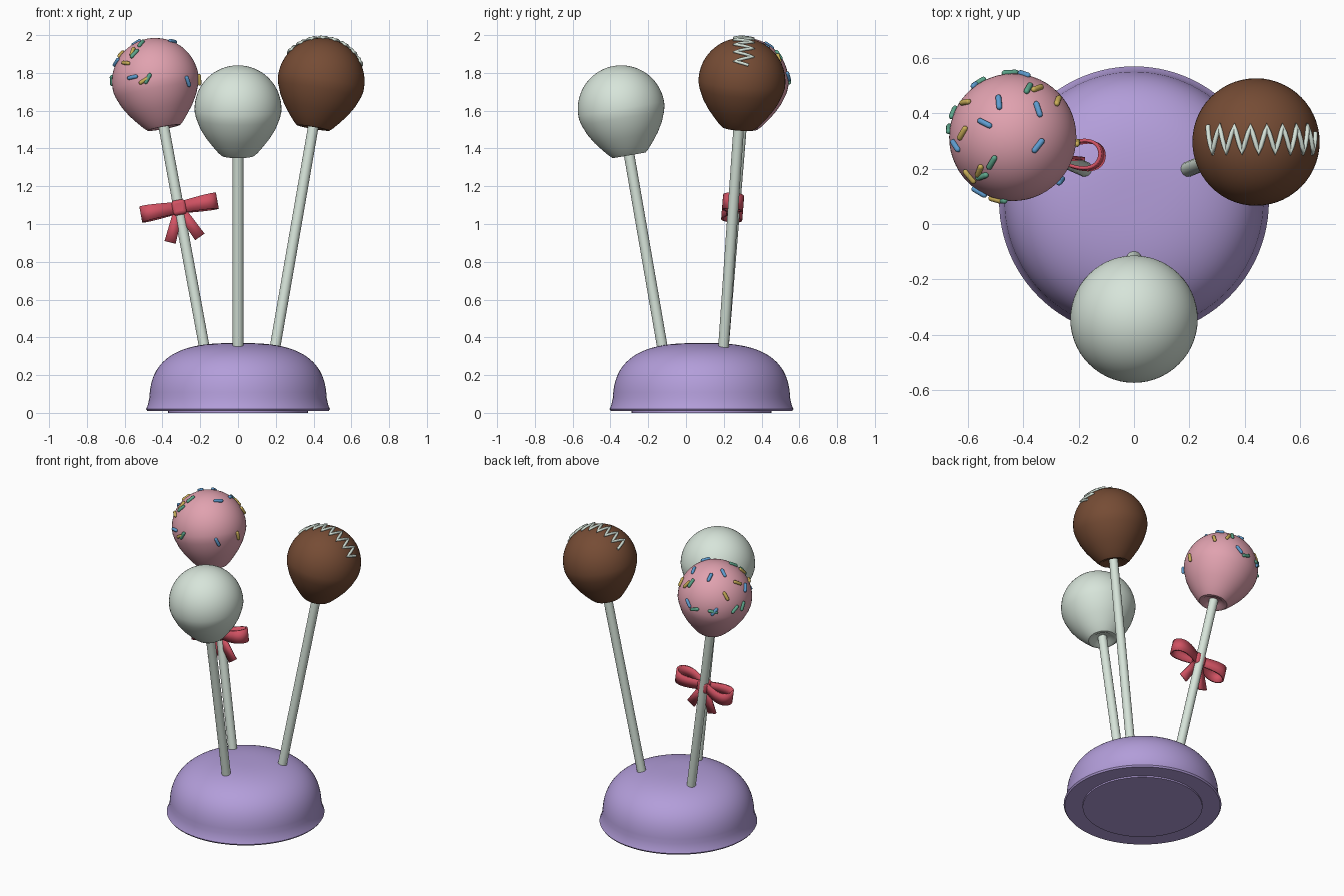
import bpy, bmesh, math
from mathutils import Vector, Matrix

if "Cube" in bpy.data.objects:
    bpy.data.objects.remove(bpy.data.objects["Cube"])


def mat(name, rgb):
    m = bpy.data.materials.new(name)
    m.diffuse_color = (*rgb, 1)
    m.use_nodes = True
    m.node_tree.nodes["Principled BSDF"].inputs["Base Color"].default_value = m.diffuse_color
    return m


MINT = mat("pale_mint", (0.68, 0.78, 0.70))
PINK = mat("pink_icing", (0.75, 0.36, 0.43))
CHOC = mat("chocolate", (0.18, 0.072, 0.035))
PURPLE = mat("lilac", (0.45, 0.34, 0.70))
RED = mat("ribbon_red", (0.64, 0.085, 0.125))
BLUE = mat("sprinkle_blue", (0.11, 0.33, 0.62))
GREEN = mat("sprinkle_green", (0.11, 0.38, 0.26))
YELLOW = mat("sprinkle_yellow", (0.60, 0.43, 0.10))


def finish(bm, name, material, angle=40):
    bmesh.ops.recalc_face_normals(bm, faces=bm.faces)
    me = bpy.data.meshes.new(name)
    bm.to_mesh(me)
    bm.free()
    me.materials.append(material)
    ob = bpy.data.objects.new(name, me)
    bpy.context.collection.objects.link(ob)
    bpy.ops.object.select_all(action='DESELECT')
    ob.select_set(True)
    bpy.context.view_layer.objects.active = ob
    bpy.ops.object.shade_smooth_by_angle(angle=math.radians(angle))
    return ob


def lathe(name, profile, material, matrices, seg=48, angle=40):
    """Revolve (r, z) points about z, one copy for each matrix."""
    bm = bmesh.new()
    for M in matrices:
        rings = []
        for r, z in profile:
            n = 1 if r < 1e-5 else seg
            rings.append([bm.verts.new(M @ Vector((r * math.cos(2 * math.pi * i / seg),
                                                   r * math.sin(2 * math.pi * i / seg), z)))
                          for i in range(n)])
        for a, b in zip(rings, rings[1:]):
            for i in range(seg):
                j = (i + 1) % seg
                if len(a) == 1:
                    bm.faces.new((a[0], b[i], b[j]))
                elif len(b) == 1:
                    bm.faces.new((a[i], a[j], b[0]))
                else:
                    bm.faces.new((a[i], a[j], b[j], b[i]))
    return finish(bm, name, material, angle)


def frame(origin, axis, side=(1, 0, 0)):
    """Matrix with local z along axis and local x close to side."""
    z = Vector(axis).normalized()
    x = Vector(side)
    x = (x - z * x.dot(z)).normalized()
    R = Matrix((x, z.cross(x), z)).transposed().to_4x4()
    return Matrix.Translation(origin) @ R


# Domed stand with a small lip and a recessed foot
dome = [(0, 0), (0.37, 0), (0.37, 0.01), (0.48, 0.01), (0.487, 0.02), (0.478, 0.04)]
for i in range(1, 25):
    t = math.pi / 2 * i / 24
    c = max(math.cos(t), 0)
    dome.append((0.47 * c ** 0.714 if i < 24 else 0, 0.03 + 0.34 * math.sin(t) ** 0.714))
lathe("stand", dome, PURPLE, [Matrix.Translation((0, 0.082, 0))], 96)

# Cake balls on sticks
R = 0.23
ball = [(R * math.sin(math.radians(a)), R * math.cos(math.radians(a))) for a in range(0, 96, 5)]
ball += [(0.222, -0.05), (0.20, -0.105), (0.17, -0.155), (0.135, -0.20), (0.105, -0.235),
         (0.088, -0.25), (0.07, -0.25), (0.05, -0.235), (0, -0.23)]
pops = {
    "plain": ((0, -0.122, 0.33), (0, -0.343, 1.61), MINT),
    "pink": ((-0.175, 0.197, 0.33), (-0.437, 0.313, 1.755), PINK),
    "chocolate": ((0.193, 0.197, 0.33), (0.44, 0.296, 1.755), CHOC),
}
for name, (foot, centre, material) in pops.items():
    axis = Vector(centre) - Vector(foot)
    lathe(name + "_cake_ball", ball, material, [frame(centre, axis)], 56)
    lathe(name + "_stick", [(0, 0), (0.028, 0), (0.028, axis.length - 0.1), (0, axis.length - 0.1)],
          MINT, [frame(foot, axis)], 20)

# Sprinkles: offset from the pink ball centre as seen from above, angle, colour
pc = Vector(pops["pink"][1])
sprinkles = [
    (-.05, .125, 95, BLUE), (.16, .13, 70, YELLOW), (.09, .10, -72, BLUE), (.087, .175, 20, YELLOW),
    (.055, .175, 60, GREEN), (-.10, .05, -27, BLUE), (.09, -.03, 52, BLUE), (-.18, .015, 60, YELLOW),
    (-.205, -.03, -57, BLUE), (-.215, .09, 75, GREEN), (-.228, .03, 100, GREEN), (-.17, .125, 10, YELLOW),
    (-.13, .19, 45, BLUE), (-.125, .20, 30, GREEN), (-.01, .23, 5, GREEN), (.04, .225, -20, BLUE),
    (-.075, -.09, 60, GREEN), (-.12, -.12, 70, YELLOW), (-.11, -.14, 20, GREEN), (-.155, -.14, -50, YELLOW),
    (-.12, -.195, -30, BLUE), (-.04, -.226, 5, GREEN), (.17, -.155, 30, BLUE), (.229, -.02, 50, YELLOW),
    (-.06, -.222, -10, YELLOW),
]
cap = [(0.0105 * math.sin(math.radians(a)), -0.021 - 0.0105 * math.cos(math.radians(a)))
       for a in (0, 30, 60, 90)]
cap += [(r, -z) for r, z in reversed(cap)]
for label, colour in (("blue", BLUE), ("green", GREEN), ("yellow", YELLOW)):
    places = []
    for dx, dy, a, c in sprinkles:
        if c is not colour:
            continue
        n = Vector((dx, dy, math.sqrt(max(R * R - dx * dx - dy * dy, 0)))).normalized()
        ca, sa = math.cos(math.radians(a)), math.sin(math.radians(a))
        t = Vector((ca, sa, -(n.x * ca + n.y * sa) / max(n.z, 0.15)))
        t = t - n * t.dot(n)
        places.append(frame(pc + n * (R + 0.003), t, n))
    lathe(label + "_sprinkles", cap, colour, places, 10, 60)

# Zigzag drizzle across the top of the chocolate ball
cc = Vector(pops["chocolate"][1])
cu = bpy.data.curves.new("drizzle", 'CURVE')
cu.dimensions = '3D'
cu.bevel_depth = 0.0085
cu.bevel_resolution = 2
cu.use_fill_caps = True
sp = cu.splines.new('POLY')
pts = []
for i in range(16):
    for k in range(4):
        f = k / 4
        phi = math.radians(-50 + 120 * (i + f) / 16)
        y = 0.01 + 0.05 * (2 * f - 1) * (1 if i % 2 else -1)
        h = math.sqrt((R + 0.004) ** 2 - y * y)
        pts.append((cc.x + h * math.sin(phi), cc.y + y, cc.z + h * math.cos(phi)))
sp.points.add(len(pts) - 1)
for p, co in zip(sp.points, pts):
    p.co = (*co, 1)
cu.materials.append(MINT)
bpy.context.collection.objects.link(bpy.data.objects.new("drizzle", cu))

# Ribbon bow, square to the pink stick
stick_axis = pc - Vector(pops["pink"][0])
BOW = frame((-0.312, 0.247, 1.087), stick_axis)


def ribbon(name, stations):
    """Strip through pairs of local edge points, thickened."""
    bm = bmesh.new()
    rows = [[bm.verts.new(BOW @ Vector(p)) for p in pair] for pair in stations]
    for a, b in zip(rows, rows[1:]):
        bm.faces.new((a[0], a[1], b[1], b[0]))
    ob = finish(bm, name, RED)
    s = ob.modifiers.new("thickness", 'SOLIDIFY')
    s.thickness = 0.012
    s.offset = 0


for side, s in (("left", -1), ("right", 1)):
    loop = []
    for i in range(33):
        t = math.pi * i / 32
        x, y, h = 0.2 * math.sin(t), 0.05 * math.sin(2 * t), 0.03 + 0.013 * math.sin(t)
        loop.append(((s * x, y, -h), (s * x, y, h)))
    ribbon(side + "_bow_loop", loop)
    # tail hanging outwards from the knot
    d, w = Vector((s * 0.42, 0, -0.91)), Vector((0.91, 0, s * 0.42)) * 0.034
    ribbon(side + "_bow_tail", [(d * q - w * (0.7 + q), Vector(d * q + w * (0.7 + q)))
                                for q in (0.02, 0.1, 0.19)])

# Knot
bm = bmesh.new()
bmesh.ops.create_cube(bm, size=1, matrix=BOW @ Matrix.Diagonal((0.075, 0.07, 0.08, 1)))
knot = finish(bm, "bow_knot", RED)
b = knot.modifiers.new("round", 'BEVEL')
b.width = 0.018
b.segments = 3
